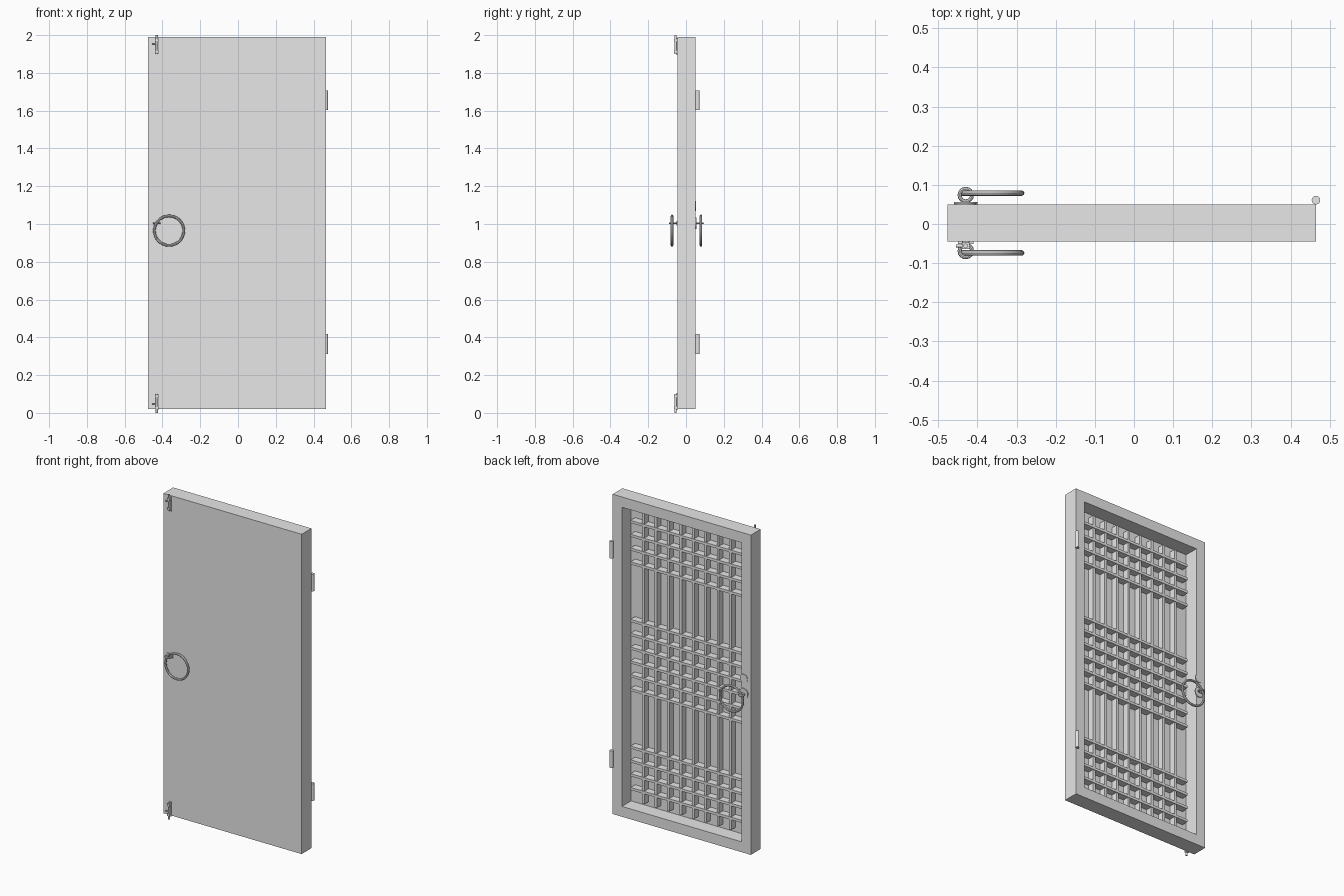
import bpy, bmesh, math
from mathutils import Vector

cube = bpy.data.objects.get("Cube")
if cube:
    bpy.data.objects.remove(cube, do_unlink=True)

grey = bpy.data.materials.new("plain_grey")
grey.use_nodes = True
grey.diffuse_color = (0.8, 0.8, 0.8, 1)
grey.node_tree.nodes["Principled BSDF"].inputs["Base Color"].default_value = (0.8, 0.8, 0.8, 1)


def finish(name, smooth=False):
    ob = bpy.context.object
    ob.name = name
    ob.data.materials.clear()
    ob.data.materials.append(grey)
    if smooth:
        bpy.ops.object.shade_smooth_by_angle(angle=math.radians(40))
    return ob


def box(name, lo, hi):
    """Box between two opposite corners."""
    lo, hi = Vector(lo), Vector(hi)
    bpy.ops.mesh.primitive_cube_add(size=1)
    ob = finish(name)
    for v in ob.data.vertices:
        v.co = (lo + hi) / 2 + v.co * (hi - lo)
    return ob


def rod(name, loc, radius, depth, rot=(0, 0, 0), sides=16):
    bpy.ops.mesh.primitive_cylinder_add(vertices=sides, radius=radius, depth=depth,
                                        location=loc, rotation=rot)
    return finish(name, True)


def ring(name, loc, major, minor, rot=(0, 0, 0), segs=28):
    bpy.ops.mesh.primitive_torus_add(major_radius=major, minor_radius=minor,
                                     major_segments=segs, minor_segments=8,
                                     location=loc, rotation=rot)
    return finish(name, True)


LEFT, RIGHT, FRONT, BACK = -0.477, 0.465, -0.045, 0.05
BOTTOM, TOP, MARGIN = 0.02, 1.99, 0.09
MID = (BOTTOM + TOP) / 2
PANEL = FRONT + 0.006

# Door leaf: thin front panel with a raised frame around a deep back recess
leaf = box("door_frame_and_panel", (LEFT, FRONT, BOTTOM), (RIGHT, BACK, TOP))
bm = bmesh.new()
bm.from_mesh(leaf.data)
bm.normal_update()
back = max(bm.faces, key=lambda f: f.calc_center_median().y)
bmesh.ops.inset_region(bm, faces=[back], thickness=MARGIN)
ring_verts = list(back.verts)
bmesh.ops.delete(bm, geom=[back], context='FACES_ONLY')
edges = [e for e in bm.edges if e.is_boundary]
walls = bmesh.ops.extrude_edge_only(bm, edges=edges)["geom"]
deep = [v for v in walls if isinstance(v, bmesh.types.BMVert)]
for v in deep:
    v.co.y = PANEL
bmesh.ops.contextual_create(bm, geom=[e for e in bm.edges if e.is_boundary])
bmesh.ops.recalc_face_normals(bm, faces=bm.faces)
bm.to_mesh(leaf.data)
bm.free()

# Lattice: evenly spaced uprights and three groups of crossbars
x0, x1 = LEFT + MARGIN, RIGHT - MARGIN
z0, z1 = BOTTOM + MARGIN, TOP - MARGIN
CELLS, HALF = 9, 0.008
for i in range(1, CELLS):
    x = x0 + (x1 - x0) * i / CELLS
    box(f"lattice_upright_{i}", (x - HALF, PANEL, z0), (x + HALF, 0, z1))

PITCH = 0.085
for group, count, centre in (("lower", 4, 0.31), ("middle", 6, MID), ("upper", 4, 2 * MID - 0.31)):
    for i in range(count):
        z = centre + (i - (count - 1) / 2) * PITCH
        box(f"lattice_{group}_crossbar_{i + 1}", (x0, PANEL, z - HALF), (x1, 0.004, z + HALF))

# Hinge knuckles
for label, z in (("lower", 0.365), ("upper", 1.655)):
    rod(f"{label}_hinge", (RIGHT, 0.061, z), 0.011, 0.105)

# Ring pulls on both sides
HANDLE_X = -0.43
QUARTER = math.pi / 2
for label, face, side, half_w, half_h in (("front", FRONT, -1, 0.02, 0.012),
                                          ("back", BACK, 1, 0.03, 0.026)):
    plate_y = sorted((face, face + side * 0.006))
    if label == "front":
        box("front_pull_plate", (HANDLE_X - half_w, plate_y[0], 1.004 - half_h),
            (HANDLE_X + half_w, plate_y[1], 1.004 + half_h))
    else:
        rod("back_pull_plate", (HANDLE_X, face + 0.003, 1.004), half_w, 0.006,
            (QUARTER, 0, 0), 20)
    ring(f"{label}_pull_eyelet", (HANDLE_X, face + side * 0.024, 1.004), 0.016, 0.005, segs=16)
    ring(f"{label}_pull_ring", (-0.365, face + side * 0.029, 0.965), 0.078, 0.007, (QUARTER, 0, 0))

# Lock cover above the back pull
rod("lock_cover", (HANDLE_X, BACK + 0.001, 1.095), 0.026, 0.006, (QUARTER, 0, 0), 20)

# Sliding bolts at the top and bottom of the front, mirrored about mid height
for label, flip in (("top", 1), ("bottom", -1)):
    def height(z):
        return 1 + flip * (z - 1)

    def bolt_box(part, lo, hi):
        za, zb = sorted((height(lo[2]), height(hi[2])))
        box(f"{label}_{part}", (lo[0], lo[1], za), (hi[0], hi[1], zb))

    bolt_box("bolt_plate", (-0.438, -0.049, 1.895), (-0.422, FRONT, 1.985))
    rod(f"{label}_bolt_rod", (HANDLE_X, -0.056, height(1.95)), 0.006, 0.1, sides=12)
    for i, z in enumerate((1.905, 1.965)):
        bolt_box(f"bolt_guide_{i + 1}", (-0.439, -0.064, z), (-0.421, FRONT, z + 0.014))
    rod(f"{label}_bolt_knob", (-0.443, -0.056, height(1.955)), 0.004, 0.024,
        (0, QUARTER, 0), 10)
